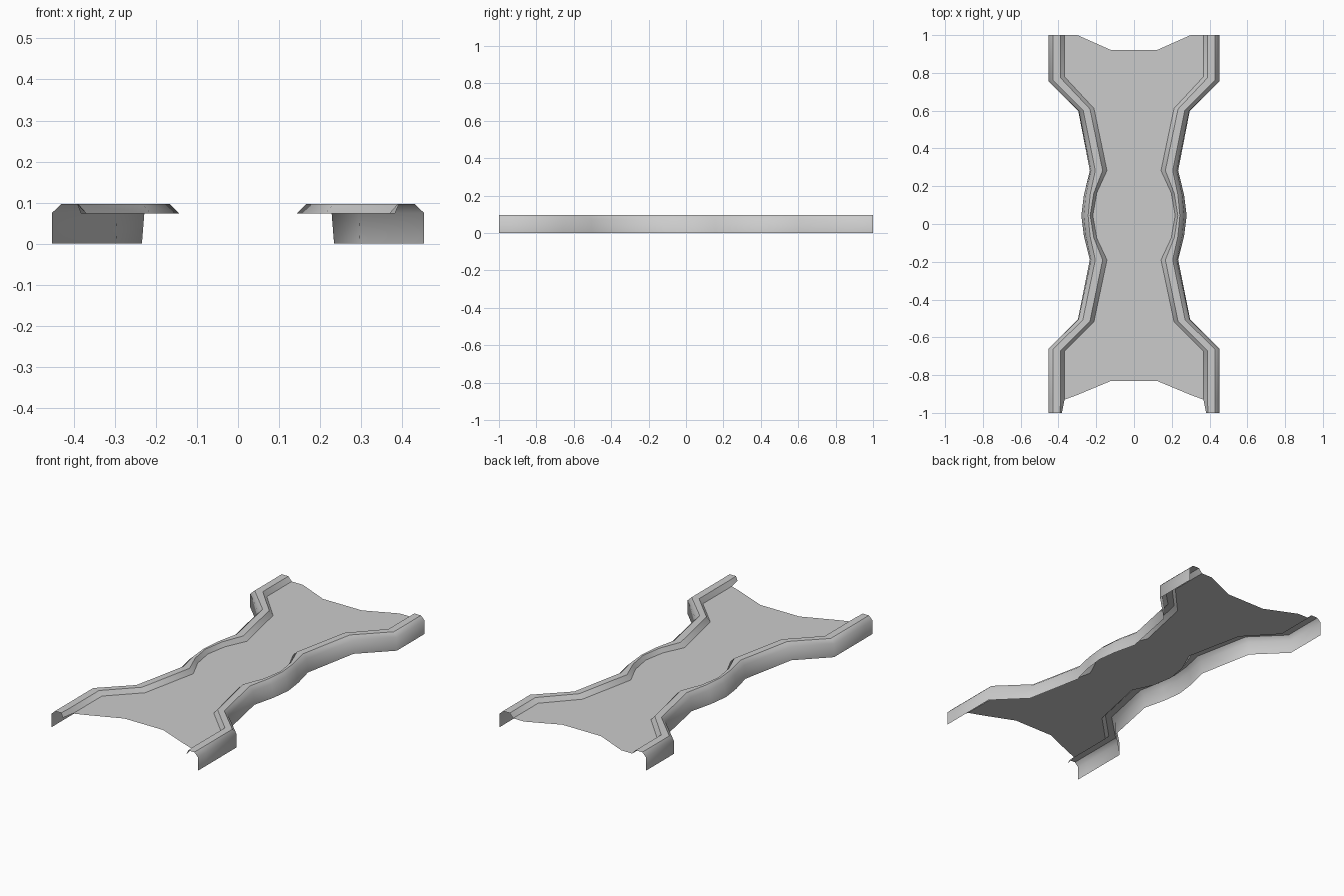
import bpy
import bmesh

cube = bpy.data.objects.get("Cube")
if cube:
    bpy.data.objects.remove(cube, do_unlink=True)

grey = bpy.data.materials.new("plain_grey")
grey.use_nodes = True
COLOUR = (0.6, 0.6, 0.6, 1)
grey.diffuse_color = COLOUR
grey.node_tree.nodes["Principled BSDF"].inputs["Base Color"].default_value = COLOUR

DECK_Z, WALL_Z, TOP_Z = 0.073, 0.075, 0.097

# Stations along one side: outer y, inner y, outer x, inner x, bevel width, wall flare
STATIONS = [
    (1.0, 1.0, 0.453, 0.368, 0.021, 0),
    (0.755, 0.78, 0.453, 0.368, 0.021, 0),
    (0.598, 0.612, 0.292, 0.212, 0.021, 0.003),
    (0.283, 0.283, 0.228, 0.143, 0.023, 0.006),
    (0.155, 0.165, 0.255, 0.197, 0.016, 0.01),
    (0.045, 0.045, 0.266, 0.218, 0.014, 0.013),
    (-0.065, -0.075, 0.255, 0.197, 0.016, 0.01),
    (-0.19, -0.19, 0.228, 0.143, 0.023, 0.006),
    (-0.505, -0.517, 0.294, 0.212, 0.021, 0.003),
    (-0.66, -0.675, 0.453, 0.368, 0.021, 0),
    (-0.93, -0.93, 0.453, 0.368, 0.021, 0),
    (-1.0, -1.0, 0.453, 0.382, 0.01, 0),
]


def add_object(name, bm):
    mesh = bpy.data.meshes.new(name)
    bm.to_mesh(mesh)
    bm.free()
    mesh.materials.append(grey)
    obj = bpy.data.objects.new(name, mesh)
    bpy.context.collection.objects.link(obj)
    return obj


def build_rail(name, side):
    """Open shell: outer wall, outer bevel, flat top and inner bevel."""
    bm = bmesh.new()
    rows = []
    for yo, yi, xo, xi, bevel, flare in STATIONS:
        yt = yo + (yi - yo) * 0.25
        yu = yo + (yi - yo) * 0.75
        section = [(xo + flare, yo, 0), (xo, yo, WALL_Z),
                   (xo - 0.023, yt, TOP_Z), (xi + bevel, yu, TOP_Z),
                   (xi, yi, DECK_Z)]
        rows.append([bm.verts.new((side * x, y, z)) for x, y, z in section])
    for a, b in zip(rows, rows[1:]):
        for k in range(4):
            quad = [a[k], a[k + 1], b[k + 1], b[k]]
            face = bm.faces.new(quad if side > 0 else quad[::-1])
            face.smooth = True
        # The flat top keeps crisp borders; the outer wall rolls smoothly
        for k in (2, 3):
            bm.edges.get((a[k], b[k])).smooth = False
    bm.normal_update()
    # Make every strip face away from the rail core
    if sum(f.normal.z for f in bm.faces) < 0:
        bmesh.ops.reverse_faces(bm, faces=bm.faces[:])
    return add_object(name, bm)


build_rail("left_side_rail", 1)
build_rail("right_side_rail", -1)

# Flat deck sheet between the rails, with notched ends
half = [(0.12, 0.92), (0.3, 1.0)]
half += [(s[3], s[1]) for s in STATIONS[:-1]]
half += [(0.3, -0.905), (0.12, -0.83)]
outline = half + [(-x, y) for x, y in reversed(half)]
bm = bmesh.new()
deck = bm.faces.new([bm.verts.new((x, y, DECK_Z)) for x, y in outline])
deck.normal_update()
if deck.normal.z < 0:
    deck.normal_flip()
bmesh.ops.triangulate(bm, faces=[deck])
add_object("deck", bm)
